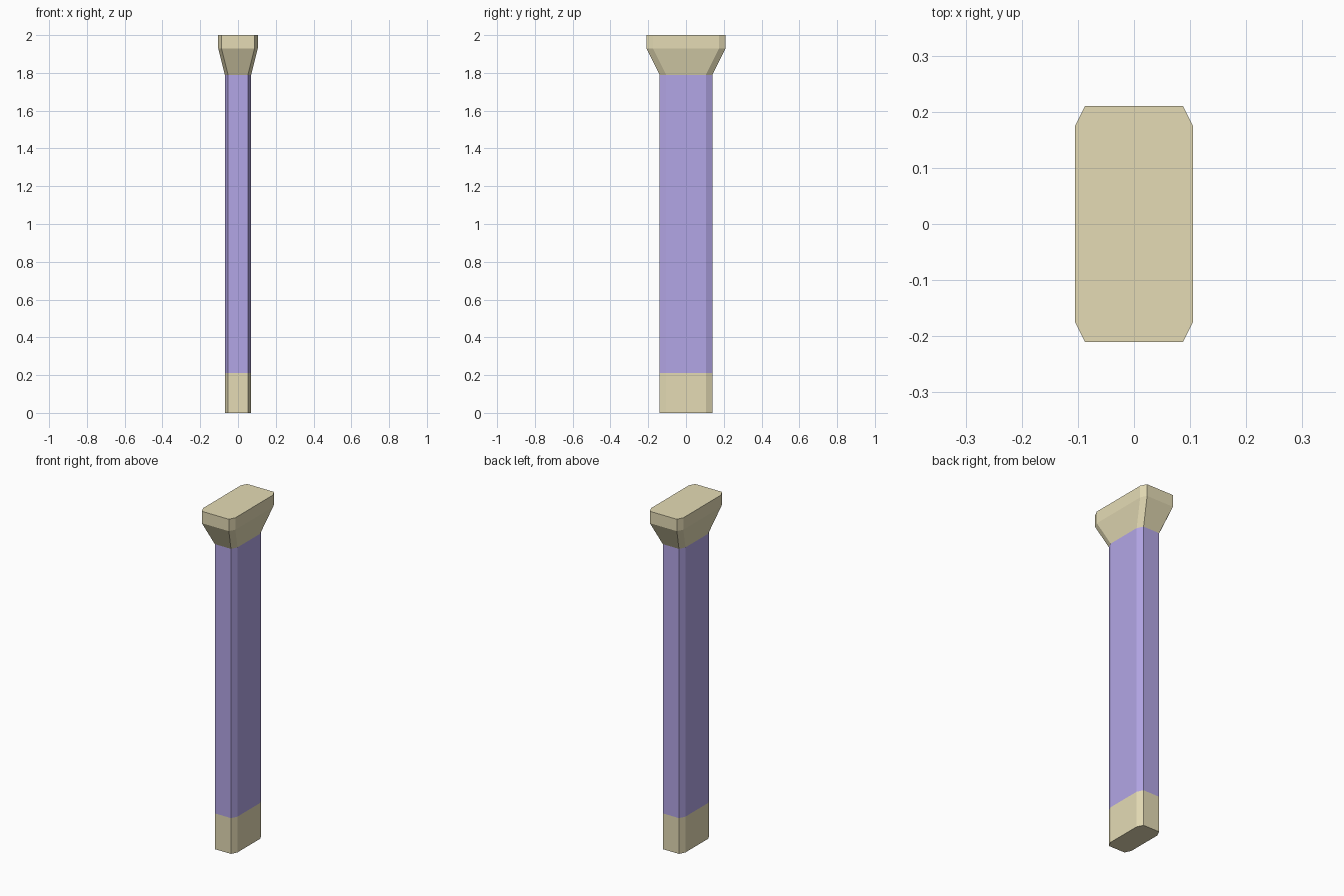
import bpy, bmesh

if "Cube" in bpy.data.objects:
    bpy.data.objects.remove(bpy.data.objects["Cube"])


def material(name, colour):
    m = bpy.data.materials.new(name)
    m.diffuse_color = (*colour, 1)
    m.use_nodes = True
    m.node_tree.nodes["Principled BSDF"].inputs["Base Color"].default_value = m.diffuse_color
    return m


def ring(bm, hx, hy, z, cx=0.0175, cy=0.035):
    """Rectangle with clipped corners, counter-clockwise from above."""
    pts = [(hx, -hy + cy), (hx, hy - cy), (hx - cx, hy), (-hx + cx, hy),
           (-hx, hy - cy), (-hx, -hy + cy), (-hx + cx, -hy), (hx - cx, -hy)]
    return [bm.verts.new((x, y, z)) for x, y in pts]


def loft(name, sections, mat, bottom=False, top=False):
    bm = bmesh.new()
    rings = [ring(bm, *s) for s in sections]
    for a, b in zip(rings, rings[1:]):
        for i in range(8):
            j = (i + 1) % 8
            bm.faces.new((a[i], a[j], b[j], b[i]))
    if bottom:
        bm.faces.new(rings[0][::-1])
    if top:
        bm.faces.new(rings[-1])
    me = bpy.data.meshes.new(name)
    bm.to_mesh(me)
    bm.free()
    me.materials.append(mat)
    ob = bpy.data.objects.new(name, me)
    bpy.context.collection.objects.link(ob)


gold = material("sand_gold", (0.78, 0.71, 0.46))
purple = material("purple", (0.45, 0.38, 0.79))

# Foot, grip shaft and flared head share one outline; joins stay open inside
loft("foot", [(0.07, 0.14, 0), (0.07, 0.14, 0.21)], gold, bottom=True)
loft("shaft", [(0.07, 0.14, 0.21), (0.07, 0.14, 1.79)], purple)
loft("flared_head", [(0.07, 0.14, 1.79), (0.105, 0.21, 1.93),
                     (0.105, 0.21, 2.0)], gold, top=True)
